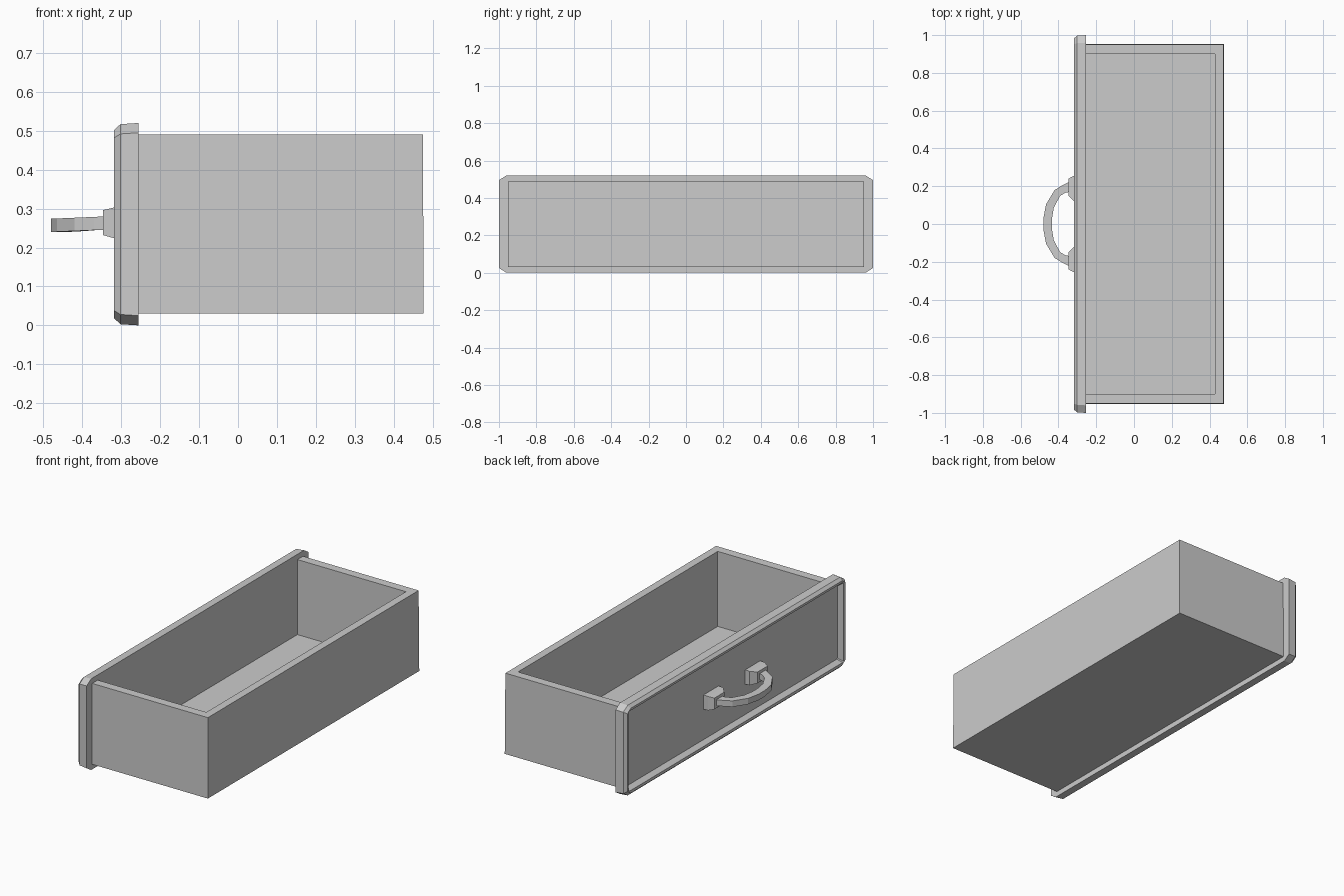
import bpy, bmesh

cube = bpy.data.objects.get("Cube")
if cube:
    bpy.data.objects.remove(cube, do_unlink=True)

grey = bpy.data.materials.new("plain grey")
grey.use_nodes = True
COLOR = (0.6, 0.6, 0.6, 1)
grey.diffuse_color = COLOR
grey.node_tree.nodes["Principled BSDF"].inputs["Base Color"].default_value = COLOR

MID_Z = 0.26


def loft(name, rings, closed=False):
    """Skin a list of equal rings; cap the ends or join last to first."""
    bm = bmesh.new()
    loops = [[bm.verts.new(p) for p in ring] for ring in rings]
    pairs = list(zip(loops, loops[1:]))
    if closed:
        pairs.append((loops[-1], loops[0]))
    else:
        bm.faces.new(loops[0])
        bm.faces.new(loops[-1])
    for a, b in pairs:
        for i in range(len(a)):
            j = (i + 1) % len(a)
            bm.faces.new((a[i], a[j], b[j], b[i]))
    bmesh.ops.recalc_face_normals(bm, faces=bm.faces)
    mesh = bpy.data.meshes.new(name)
    bm.to_mesh(mesh)
    bm.free()
    mesh.materials.append(grey)
    obj = bpy.data.objects.new(name, mesh)
    bpy.context.collection.objects.link(obj)
    return obj


def panel_ring(x, inset, cut_y, cut_z):
    """Rectangle with clipped corners, standing across the drawer front."""
    y, z = 1 - inset, MID_Z - inset
    corners = [(y, z - cut_z), (y - cut_y, z), (cut_y - y, z), (-y, z - cut_z),
               (-y, cut_z - z), (cut_y - y, -z), (y - cut_y, -z), (y, cut_z - z)]
    return [(x, py, MID_Z + pz) for py, pz in corners]


def rect_xy(x0, x1, y, z):
    return [(x0, -y, z), (x1, -y, z), (x1, y, z), (x0, y, z)]


def rect_yz(x, y0, y1, z0, z1):
    return [(x, y0, z0), (x, y1, z0), (x, y1, z1), (x, y0, z1)]


# Drawer front: chamfered slab with a raised rim and recessed face
loft("front_panel", [
    panel_ring(-0.255, 0, 0.04, 0.025),
    panel_ring(-0.302, 0.003, 0.04, 0.025),
    panel_ring(-0.318, 0.018, 0.03, 0.02),
    panel_ring(-0.316, 0.032, 0.005, 0.005),
    panel_ring(-0.29, 0.05, 0.005, 0.005),
])

# Open tray: outer walls, rim, inner walls and floor
loft("drawer_box", [
    rect_xy(-0.256, 0.477, 0.953, 0.03),
    rect_xy(-0.256, 0.475, 0.95, 0.49),
    rect_xy(-0.256, 0.43, 0.9, 0.49),
    rect_xy(-0.256, 0.43, 0.9, 0.062),
])

# Tapered handle mounts on both sides
for side, label in ((1, "left"), (-1, "right")):
    loft("handle_mount_" + label, [
        rect_yz(-0.288, side * 0.12, side * 0.255, 0.222, 0.305),
        rect_yz(-0.318, side * 0.12, side * 0.255, 0.224, 0.303),
        rect_yz(-0.347, side * 0.15, side * 0.24, 0.232, 0.296),
    ])

# Bowed grip: half path of outer and inner points, mirrored
half = [((-0.34, 0.225), (-0.34, 0.17)), ((-0.37, 0.21), (-0.365, 0.165)),
        ((-0.42, 0.18), (-0.392, 0.148)), ((-0.465, 0.105), (-0.425, 0.085)),
        ((-0.48, 0.03), (-0.435, 0.022))]
path = half + [tuple((x, -y) for x, y in pair) for pair in reversed(half)]
grip = []
for outer, inner in path:
    drop = 0.006 * (-0.34 - outer[0]) / 0.14
    low, high = 0.246 - drop, 0.28 - drop
    grip.append([(*outer, low), (*outer, high), (*inner, high), (*inner, low)])
loft("handle_grip", grip)
